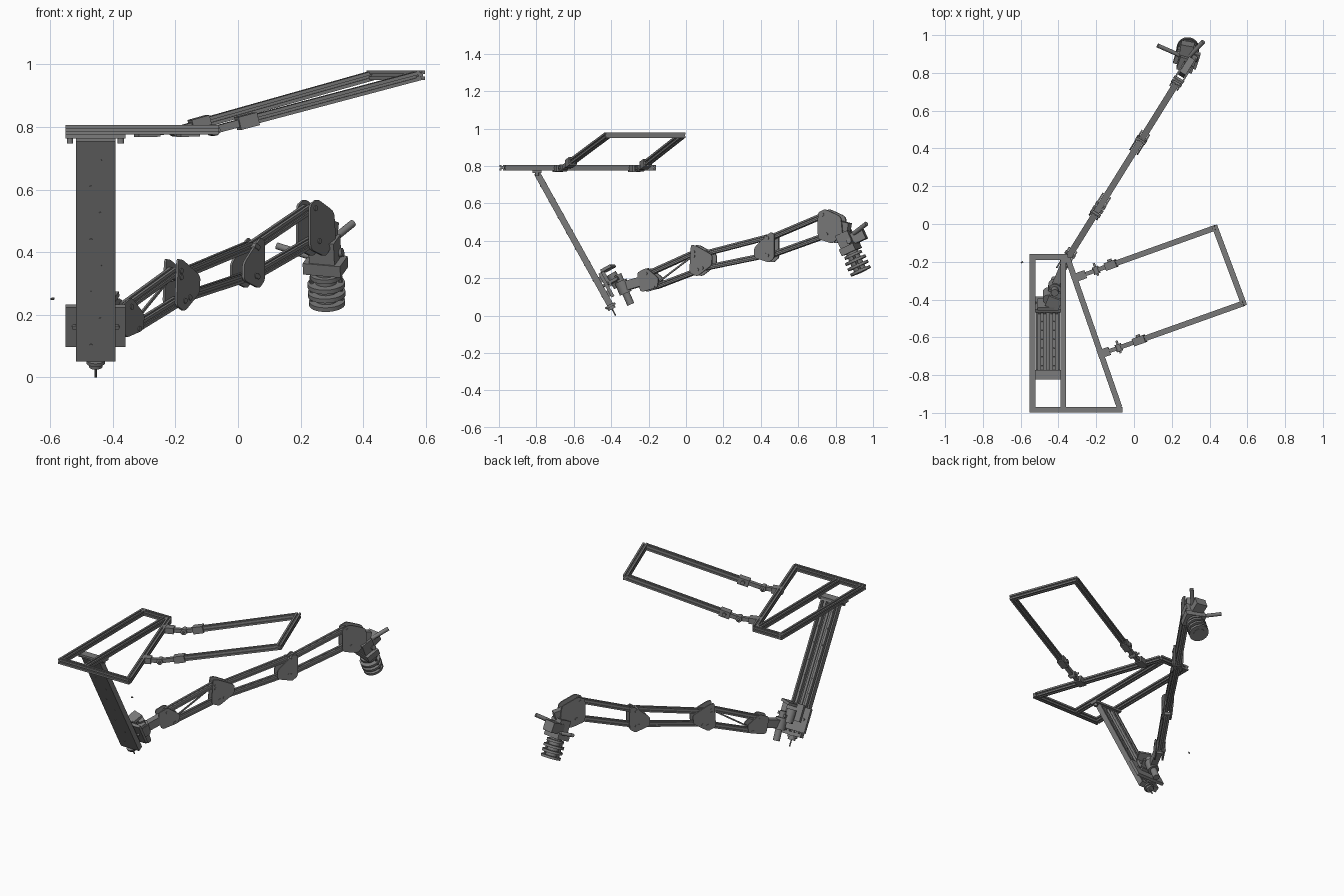
import bpy, bmesh, math
from mathutils import Vector as V, Matrix

if "Cube" in bpy.data.objects:
    bpy.data.objects.remove(bpy.data.objects["Cube"])

grey = bpy.data.materials.new("machined grey")
grey.use_nodes = True
grey.diffuse_color = (0.2, 0.2, 0.2, 1)
grey.node_tree.nodes["Principled BSDF"].inputs["Base Color"].default_value = (0.2, 0.2, 0.2, 1)
UP = V((0, 0, 1))


def prism(name, pts, a, b, up=UP):
    """Sweep a 2D profile (sideways, up) straight from a to b."""
    a, b = V(a), V(b)
    d = (b - a).normalized()
    side = d.cross(V(up))
    if side.length < 0.01:
        side = d.cross(V((0, 1, 0)))
    side.normalize()
    top = side.cross(d)
    bm = bmesh.new()
    ends = [[bm.verts.new(p + side * x + top * y) for x, y in pts] for p in (a, b)]
    for ring in ends:
        bm.faces.new(ring)
    for i in range(len(pts)):
        j = (i + 1) % len(pts)
        bm.faces.new((ends[0][i], ends[0][j], ends[1][j], ends[1][i]))
    bmesh.ops.recalc_face_normals(bm, faces=bm.faces)
    for f in bm.faces:
        f.smooth = True
    for e in bm.edges:
        e.smooth = e.calc_face_angle(0) < 0.5
    me = bpy.data.meshes.new(name)
    bm.to_mesh(me)
    bm.free()
    me.materials.append(grey)
    ob = bpy.data.objects.new(name, me)
    bpy.context.collection.objects.link(ob)
    return ob


def box(name, a, b, w, h, up=UP):
    x, y = w / 2, h / 2
    return prism(name, [(-x, -y), (x, -y), (x, y), (-x, y)], a, b, up)


def rod(name, a, b, r, n=24):
    turn = [math.tau * i / n for i in range(n)]
    return prism(name, [(r * math.cos(t), r * math.sin(t)) for t in turn], a, b)


def slotted(name, a, b, w=0.03, h=0.03, up=UP):
    """Aluminium extrusion with a groove along each face."""
    x, y, s, g = w / 2, h / 2, 0.004, 0.007
    quarter = [(x - g, s), (x, s), (x, y), (s, y), (s, y - g)]
    pts = list(quarter)
    pts += [(-p, q) for p, q in reversed(quarter)]
    pts += [(-p, -q) for p, q in quarter]
    pts += [(p, -q) for p, q in reversed(quarter)]
    return prism(name, pts, a, b, up)


def rounded(pts, k=0.2, n=4):
    """Round the corners of an outline."""
    out = []
    for i, p in enumerate(pts):
        p = V(p)
        p0, p2 = p.lerp(V(pts[i - 1]), k), p.lerp(V(pts[(i + 1) % len(pts)]), k)
        out += [p0.lerp(p, t / n).lerp(p.lerp(p2, t / n), t / n) for t in range(n + 1)]
    return out


# Horizontal ceiling frame
Z = 0.791
slotted("frame_outer_bar", (-0.537, -0.97, Z), (-0.537, -0.16, Z))
slotted("frame_middle_bar", (-0.375, -0.97, Z), (-0.375, -0.19, Z))
slotted("frame_front_bar", (-0.552, -0.983, Z), (-0.06, -0.983, Z))
slotted("frame_back_bar", (-0.552, -0.175, Z), (-0.35, -0.175, Z))
slotted("frame_diagonal_bar", (-0.352, -0.18, Z), (-0.077, -0.97, Z))

# Tilted side frame on two hinges
far_end, near_end = V((0.43, -0.02, 0.965)), V((0.58, -0.42, 0.965))
for label, foot, hinge, end, s0 in (
        ("far", (-0.325, -0.29, 0.786), (-0.2, -0.245, 0.788), far_end, 0.08),
        ("near", (-0.19, -0.692, 0.786), (-0.08, -0.655, 0.79), near_end, 0.12)):
    foot, hinge = V(foot), V(hinge)
    across = (end - hinge).cross(UP).normalized()
    box(label + "_hinge_foot", foot, foot.lerp(hinge, 0.55), 0.045, 0.036)
    box(label + "_hinge_tongue", foot.lerp(hinge, 0.5), hinge, 0.022, 0.024)
    rod(label + "_hinge_barrel", hinge - across * 0.02, hinge + across * 0.02, 0.018)
    rod(label + "_hinge_lever", hinge - across * 0.04, hinge + across * 0.03, 0.006, 12)
    box(label + "_hinge_arm", hinge, hinge.lerp(end, s0), 0.024, 0.024)
    box(label + "_sleeve", hinge.lerp(end, s0), hinge.lerp(end, s0 + 0.09), 0.042, 0.042)
    slotted(label + "_side_bar", hinge.lerp(end, s0 + 0.05), end)
    knob = hinge.lerp(end, s0 + 0.045)
    rod(label + "_sleeve_knob", knob, knob - across * 0.032, 0.012, 12)
slotted("side_frame_end_bar", far_end.lerp(near_end, -0.03), far_end.lerp(near_end, 1.03))

# Slanted linear column
D = V((0, 0.486, -0.874))
N = V((0, 0.874, 0.486))
X = V((1, 0, 0))
TOP = V((-0.455, -0.797, 0.762))


def col(along, out=0.0, x=0.0):
    return TOP + D * along + N * out + X * x


L = 0.805
box("column_plate", col(0, -0.012), col(L, -0.012), 0.126, 0.01, N)
for sx in (-1, 1):
    box("column_lip", col(0, 0.002, sx * 0.058), col(L, 0.002, sx * 0.058), 0.01, 0.03, N)
    box("guide_rail", col(0.02, 0.004, sx * 0.032), col(L - 0.02, 0.004, sx * 0.032), 0.016, 0.022, N)
rod("lead_screw", col(0, 0.006), col(L, 0.006), 0.008, 12)
for end in (0, L - 0.02):
    box("column_end_block", col(end, 0.002), col(end + 0.02, 0.002), 0.106, 0.03, N)
for i in range(8):
    x = 0.015 if i % 2 == 0 else -0.015
    a = 0.07 + i * 0.0965
    rod("plate_screw", col(a, -0.019, x), col(a, -0.016, x), 0.005, 12)
    for sx in (-1, 1):
        rod("rail_screw", col(a, 0.014, sx * 0.032), col(a, 0.018, sx * 0.032), 0.005, 8)
rod("bottom_bearing", col(L, -0.002), col(L + 0.012, -0.002), 0.03)
rod("bottom_pulley", col(L + 0.012, -0.002), col(L + 0.026, -0.002), 0.022)
rod("screw_shaft", col(L + 0.02, -0.002), col(0.87, -0.002), 0.004, 10)
rod("crank_pin", col(L + 0.02, -0.025), col(L + 0.02, 0.02), 0.003, 8)

# Mount under the frame
box("mount_plate", (-0.552, -0.797, 0.77), (-0.36, -0.797, 0.77), 0.05, 0.012)
for x in (-0.537, -0.375):
    rod("mount_bolt", (x, -0.797, 0.748), (x, -0.797, 0.768), 0.01, 12)

# Carriage and shoulder
box("carriage_plate", col(0.63, 0.034), col(0.775, 0.034), 0.192, 0.018, N)
for sx in (-1, 1):
    for a in (0.645, 0.73):
        box("carriage_block", col(a, 0.02, sx * 0.032), col(a + 0.035, 0.02, sx * 0.032), 0.04, 0.024, N)
    rod("carriage_bolt", col(0.7, 0.015, sx * 0.068), col(0.7, 0.05, sx * 0.068), 0.008, 12)
box("shoulder_base", col(0.67, 0.043), col(0.67, 0.06), 0.11, 0.1)
for a in (0.63, 0.705):
    box("shoulder_fork", col(a, 0.055, 0.02), col(a, 0.115, 0.04), 0.075, 0.016)
rod("shoulder_axle", (-0.42, -0.365, 0.22), (-0.42, -0.295, 0.06), 0.02)
rod("shoulder_hub", (-0.42, -0.35, 0.185), (-0.42, -0.322, 0.12), 0.034)
rod("shoulder_motor", (-0.455, -0.4, 0.225), (-0.455, -0.36, 0.155), 0.028)
box("shoulder_link", (-0.42, -0.335, 0.155), (-0.37, -0.215, 0.19), 0.04, 0.05)

# Arm: everything lies in one vertical plane
U = V((0.528, 0.849, 0))
S = V((0.849, -0.528, 0))
BASE = V((-0.17, 0.11, 0))


def on_arm(y, z, off=0.0):
    return BASE + U * ((y - 0.11) / 0.849) + UP * z + S * off


def plate_pair(name, pts, squeeze=0.82, gap=0.023):
    mid = sum(p[0] for p in pts) / len(pts)
    out = rounded([(-((mid + (y - mid) * squeeze - 0.11) / 0.849), z) for y, z in pts])
    for sgn in (-1, 1):
        c = BASE + S * (sgn * gap)
        prism(name, out, c - S * 0.004, c + S * 0.004)


plate_pair("shoulder_plate", [(-0.26, 0.23), (-0.2, 0.255), (-0.12, 0.2), (-0.13, 0.15), (-0.24, 0.125)])
plate_pair("lower_elbow_plate", [(0.03, 0.378), (0.06, 0.375), (0.168, 0.325), (0.165, 0.27), (0.07, 0.21), (0.02, 0.23)])
plate_pair("upper_elbow_plate", [(0.365, 0.365), (0.47, 0.447), (0.495, 0.435), (0.495, 0.31), (0.46, 0.284), (0.365, 0.31)])
plate_pair("head_plate", [(0.705, 0.55), (0.75, 0.57), (0.855, 0.53), (0.865, 0.44), (0.80, 0.385), (0.705, 0.41)])
links = (((-0.2, 0.225), (0.055, 0.34)), ((-0.16, 0.155), (0.075, 0.245)),
         ((0.055, 0.34 - 0.02), (0.44, 0.42)), ((0.1, 0.255), (0.44, 0.325)),
         ((0.45, 0.415), (0.745, 0.54)), ((0.45, 0.322), (0.765, 0.435)))
for p, q in links:
    slotted("arm_link_bar", on_arm(*p), on_arm(*q), 0.034, 0.027)
    for y, z in (p, q):
        rod("pivot_pin", on_arm(y, z, -0.03), on_arm(y, z, 0.03), 0.009, 16)
box("arm_spring", on_arm(-0.16, 0.17), on_arm(0.05, 0.33), 0.008, 0.008)

# Wrist and tool, stacked along a tilted axis
A, B = V((0.275, 0.835, 0.455)), V((0.285, 0.935, 0.235))
fwd = V((0.3, 0.9, 0.42))


def tool(t):
    return A.lerp(B, t)


box("head_block", on_arm(0.79, 0.47), on_arm(0.87, 0.45), 0.036, 0.09)
box("wrist_yoke", tool(0.05), tool(0.36), 0.085, 0.075, fwd)
box("wrist_body", tool(0.36), tool(0.52), 0.125, 0.085, fwd)
rod("tool_core", tool(0.5), tool(1.02), 0.034)
for t, r in ((0.56, 0.05), (0.69, 0.06), (0.82, 0.06), (0.95, 0.058)):
    rod("tool_disc", tool(t), tool(t + 0.06), r, 32)
for sx in (-1, 1):
    p = tool(0.6) + X * sx * 0.046
    rod("tool_post", p, p + (B - A) * 0.38, 0.007, 10)
rod("right_handle", (0.29, 0.885, 0.43), (0.367, 0.965, 0.492), 0.012)
rod("left_handle", (0.25, 0.89, 0.38), (0.125, 0.945, 0.42), 0.011)
box("wrist_motor", (0.27, 0.87, 0.4), (0.285, 0.955, 0.44), 0.07, 0.06)
rod("wrist_cross_axle", (0.225, 0.91, 0.38), (0.335, 0.87, 0.4), 0.014)

# Loose screw beside the column
rod("loose_screw", (-0.598, -0.205, 0.25), (-0.588, -0.2, 0.252), 0.004, 10)
